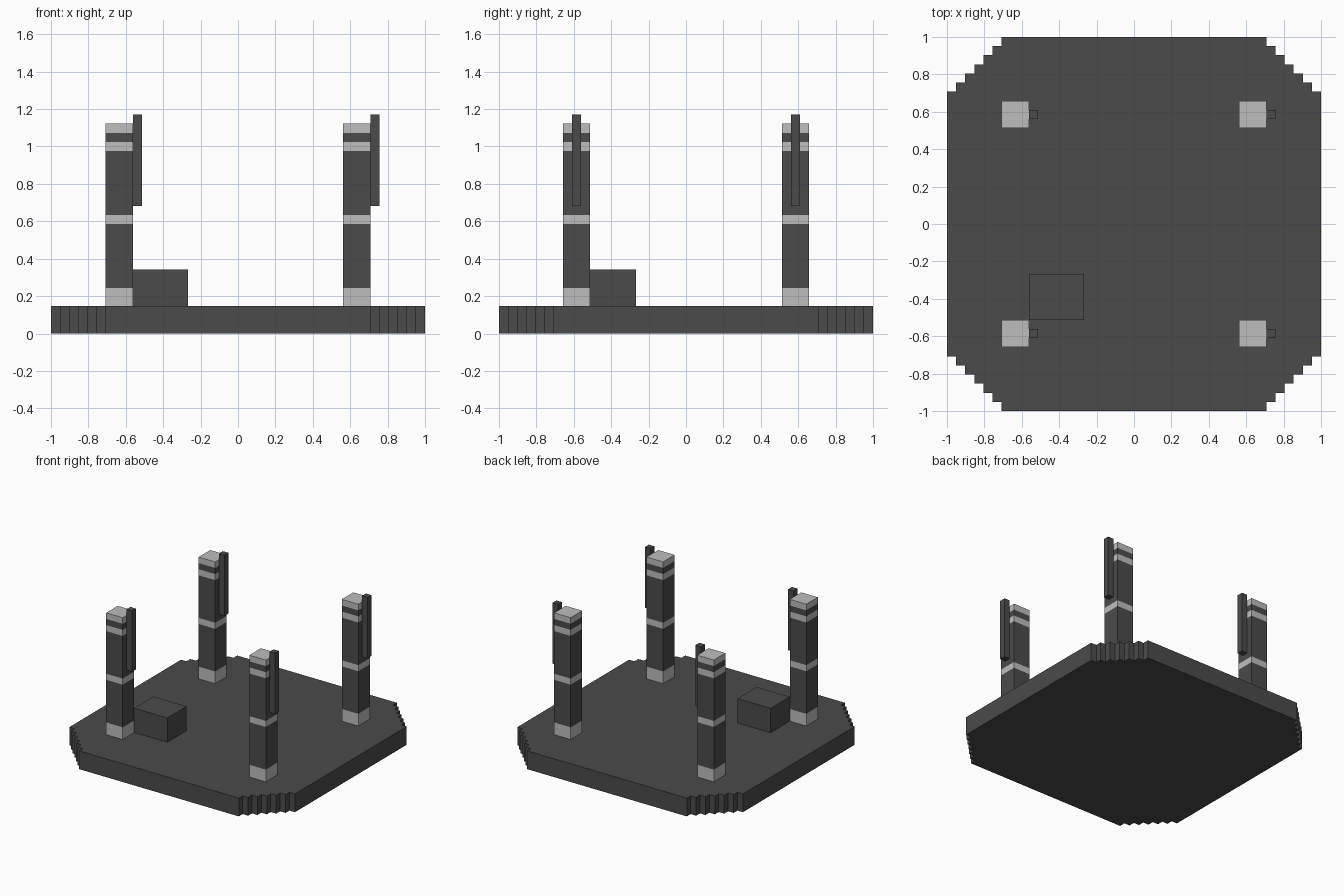
import bpy
import bmesh
from mathutils import Matrix, Vector

cube = bpy.data.objects.get("Cube")
if cube:
    bpy.data.objects.remove(cube, do_unlink=True)

U = 2 / 41   # edge of one block; all part sizes below are counted in blocks


def make_material(name, value):
    mat = bpy.data.materials.new(name)
    mat.use_nodes = True
    colour = (value, value, value, 1)
    mat.diffuse_color = colour
    bsdf = next(n for n in mat.node_tree.nodes if n.type == 'BSDF_PRINCIPLED')
    bsdf.inputs["Base Color"].default_value = colour
    return mat


DARK = make_material("dark grey stone", 0.07)
LIGHT = make_material("light grey stone", 0.515)


def finish(bm, name, *materials):
    bmesh.ops.recalc_face_normals(bm, faces=bm.faces)
    mesh = bpy.data.meshes.new(name)
    bm.to_mesh(mesh)
    bm.free()
    for mat in materials:
        mesh.materials.append(mat)
    obj = bpy.data.objects.new(name, mesh)
    bpy.context.collection.objects.link(obj)
    return obj


def block(low, size):
    """Box from its low corner and size, in blocks from the platform corner."""
    low, size = Vector(low), Vector(size)
    centre = (low + size / 2) * U - Vector((1, 1, 0))
    bm = bmesh.new()
    bmesh.ops.create_cube(bm, size=1, matrix=Matrix.Translation(centre)
                          @ Matrix.Diagonal((*(size * U), 1)))
    return bm


# Platform: square slab with stair-stepped corners
steps = 6
stair = []
for i in range(steps):
    stair += [(1 - i * U, 1 - (steps - i) * U),
              (1 - (i + 1) * U, 1 - (steps - i) * U)]
stair.append((1 - steps * U, 1))
outline = []
for turn in range(4):
    outline += stair
    stair = [(-y, x) for x, y in stair]
bm = bmesh.new()
bottom = bm.faces.new([bm.verts.new((x, y, 0)) for x, y in outline])
top = bmesh.ops.extrude_face_region(bm, geom=[bottom], use_keep_orig=True)
bmesh.ops.translate(bm, vec=(0, 0, 3 * U),
                    verts=[v for v in top["geom"] if isinstance(v, bmesh.types.BMVert)])
finish(bm, "platform", DARK)

# Four banded pillars, each with a hanging rod on its +x side
LIGHT_BANDS = ((3, 5), (12, 13), (20, 21), (22, 23))
for side, x in (("right", 6), ("left", 32)):
    for end, y in (("front", 7), ("back", 31)):
        bm = block((x, y, 3), (3, 3, 20))
        for cut in sorted({z for band in LIGHT_BANDS for z in band}):
            if 3 < cut < 23:
                bmesh.ops.bisect_plane(bm, geom=bm.verts[:] + bm.edges[:] + bm.faces[:],
                                       plane_co=(0, 0, cut * U), plane_no=(0, 0, 1))
        for face in bm.faces:
            z = face.calc_center_median().z / U
            face.material_index = int(any(a - 0.1 < z < b + 0.1 for a, b in LIGHT_BANDS))
        finish(bm, f"{end}_{side}_pillar", DARK, LIGHT)
        finish(block((x + 3, y + 1, 14), (1, 1, 10)), f"{end}_{side}_rod", DARK)

# Low box beside the front right pillar
finish(block((9, 10, 3), (6, 5, 4)), "low_box", DARK)
